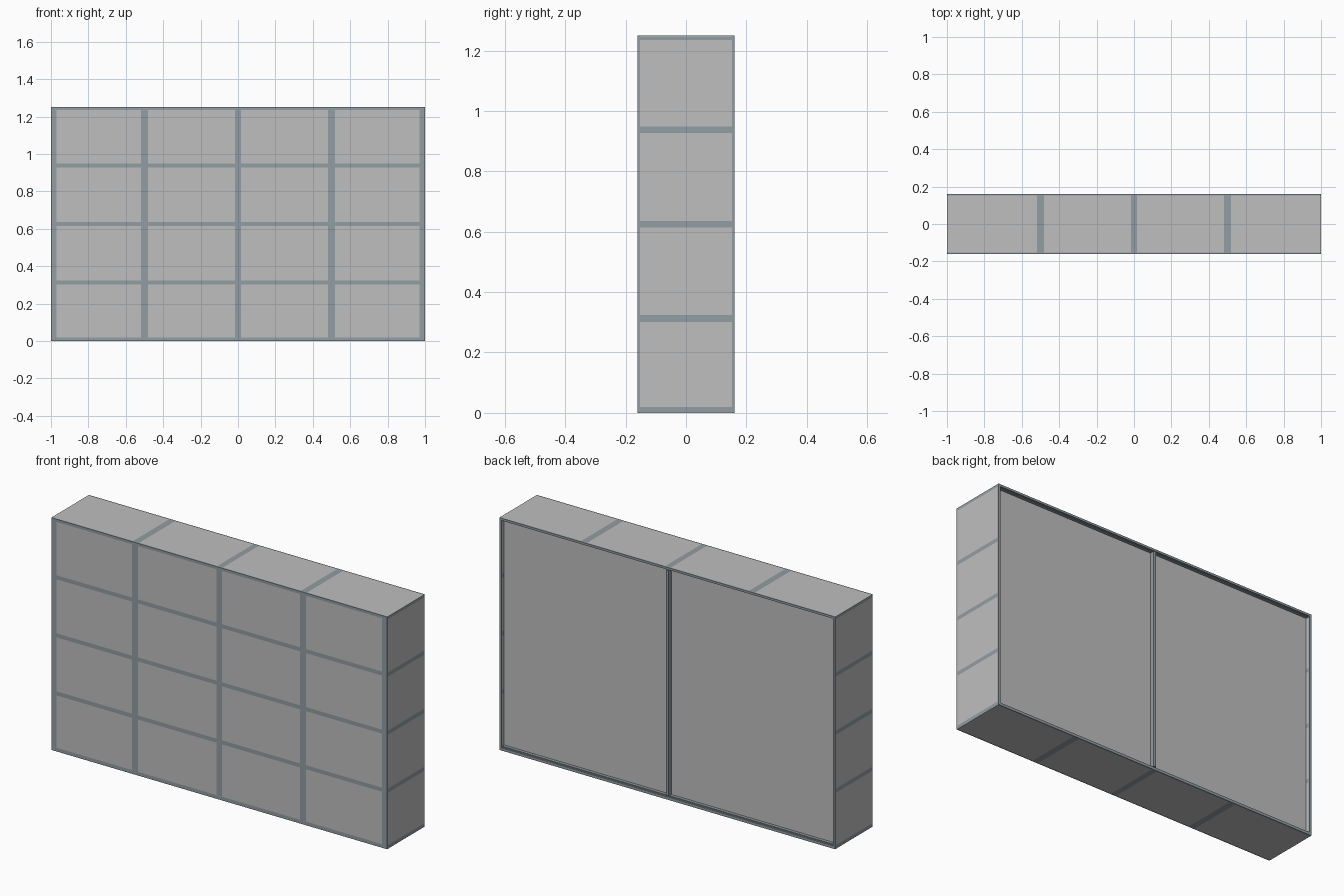
import bpy, bmesh

if "Cube" in bpy.data.objects:
    bpy.data.objects.remove(bpy.data.objects["Cube"])


def material(name, rgb):
    m = bpy.data.materials.new(name)
    m.diffuse_color = (*rgb, 1)
    m.use_nodes = True
    m.node_tree.nodes["Principled BSDF"].inputs["Base Color"].default_value = m.diffuse_color
    return m


GREY = material("panel grey", (0.52, 0.52, 0.52))
BLUE = material("frame blue grey", (0.29, 0.34, 0.365))


def boxes(name, mat, items):
    """One object made of boxes given as (x0, x1, y0, y1, z0, z1)."""
    bm = bmesh.new()
    for x0, x1, y0, y1, z0, z1 in items:
        geo = bmesh.ops.create_cube(bm, size=1)
        for v in geo["verts"]:
            v.co.x = x1 if v.co.x > 0 else x0
            v.co.y = y1 if v.co.y > 0 else y0
            v.co.z = z1 if v.co.z > 0 else z0
    me = bpy.data.meshes.new(name)
    bm.to_mesh(me)
    bm.free()
    me.materials.append(mat)
    ob = bpy.data.objects.new(name, me)
    bpy.context.collection.objects.link(ob)


def gaps(spans):
    """Open intervals between neighbouring spans."""
    return [(a[1], b[0]) for a, b in zip(spans, spans[1:])]


H, D, E = 1.25, 0.16, 0.152          # height, half depth, half depth inside the edge strips
T, P, R = 0.012, 0.003, 0.135        # wall thickness, plate thickness, recessed back face
posts = [(-1, -0.97), (-0.518, -0.482), (-0.016, 0.016), (0.482, 0.518), (0.97, 1)]
shelves = [(0, 0.02)] + [(z - 0.011, z + 0.011) for z in (0.3125, 0.625, 0.9375)] + [(1.235, H)]

# front lattice and its flush panels
boxes("front_posts", BLUE, [(a, b, -D, -E, 0, H) for a, b in posts])
boxes("front_rails", BLUE, [(a, b, -D, -E, c, d) for a, b in gaps(posts) for c, d in shelves])
boxes("front_panels", GREY, [(a, b, -D, -E, c, d) for a, b in gaps(posts) for c, d in gaps(shelves)])

# inner shelves and dividers
boxes("shelves", BLUE, [(-1 + T, 1 - T, -E, R - 0.01, a, b) for a, b in shelves[1:-1]])
boxes("dividers", BLUE, [(a, b, -E, R - 0.01, 0.02, 1.235) for a, b in posts[1:-1]])

# side walls: grey panels separated by the shelf ends
for side, x0, x1 in (("left", -1, -1 + T), ("right", 1 - T, 1)):
    boxes(side + "_side_panels", GREY, [(x0, x1, -E, E, a, b) for a, b in gaps(shelves)])
    boxes(side + "_shelf_ends", BLUE, [(x0, x1, -E, E, a, b) for a, b in shelves[1:-1]])

# top and bottom boards with grey plates between the divider ends
outer = [(-1, -1)] + posts[1:-1] + [(1, 1)]
for name, b0, b1, p0, p1 in (("top", 1.235, H - P, H - P, H), ("bottom", P, 0.02, 0, P)):
    boxes(name + "_board", BLUE, [(-1, 1, -E, E, b0, b1)])
    boxes(name + "_plates", GREY, [(a, b, -E, E, p0, p1) for a, b in gaps(outer)])
    boxes(name + "_divider_ends", BLUE, [(a, b, -E, E, p0, p1) for a, b in posts[1:-1]])

# back edge frame, middle post and two recessed panels
boxes("back_frame", BLUE, [(-1, -1 + T, E, D, 0, H), (1 - T, 1, E, D, 0, H),
                           (-1 + T, 1 - T, E, D, 0, 0.015), (-1 + T, 1 - T, E, D, 1.238, H)])
boxes("back_middle_post", BLUE, [(-0.008, 0.008, R, D, 0.02, 1.235)])
boxes("back_panels", GREY, [(-1 + T, 0, R - 0.01, R, 0.02, 1.235), (0, 1 - T, R - 0.01, R, 0.02, 1.235)])
